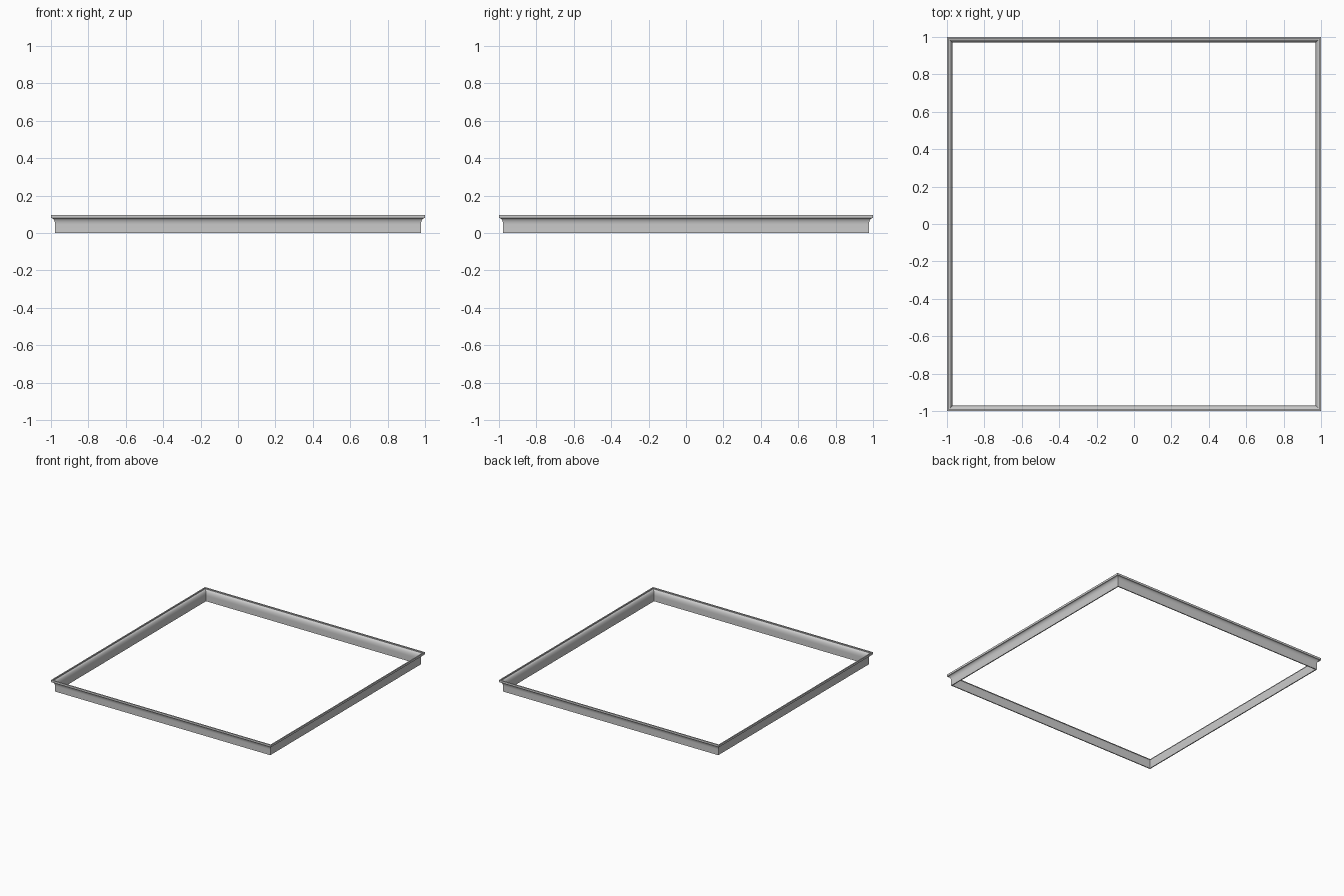
import bpy, bmesh, math

cube = bpy.data.objects.get("Cube")
if cube:
    bpy.data.objects.remove(cube, do_unlink=True)

grey = bpy.data.materials.new("light grey")
grey.use_nodes = True
colour = (0.6, 0.6, 0.6, 1)
grey.diffuse_color = colour
grey.node_tree.nodes["Principled BSDF"].inputs["Base Color"].default_value = colour

STEPS = 10


def cove(cx, cz, rx, rz):
    """Quarter ellipse that rises vertically and sweeps outwards."""
    angles = [math.pi / 2 * i / STEPS for i in range(STEPS + 1)]
    return [(cx - rx * math.cos(a), cz + rz * math.sin(a)) for a in angles]


# Moulding cross-section: (distance from centre, height)
outside = [(0.978, 0)] + cove(0.997, 0.045, 0.019, 0.035) + [(1, 0.08), (1, 0.097)]
inside = [(0.97, 0)] + cove(0.991, 0.045, 0.021, 0.043) + [(0.991, 0.097)]
profile = outside + inside[::-1]

# Sweep the cross-section round the four mitred corners
bm = bmesh.new()
corners = [(-1, -1), (1, -1), (1, 1), (-1, 1)]
rings = [[bm.verts.new((sx * d, sy * d, z)) for d, z in profile] for sx, sy in corners]
count = len(profile)
for k in range(4):
    a, b = rings[k], rings[(k + 1) % 4]
    for i in range(count):
        j = (i + 1) % count
        bm.faces.new((a[i], b[i], b[j], a[j]))
bmesh.ops.recalc_face_normals(bm, faces=bm.faces)

mesh = bpy.data.meshes.new("cornice_frame")
bm.to_mesh(mesh)
bm.free()
mesh.materials.append(grey)
frame = bpy.data.objects.new("cornice_frame", mesh)
bpy.context.collection.objects.link(frame)

# Smooth coves, crisp mitres and lip edges
bpy.ops.object.select_all(action="DESELECT")
frame.select_set(True)
bpy.context.view_layer.objects.active = frame
bpy.ops.object.shade_smooth_by_angle(angle=math.radians(30))
